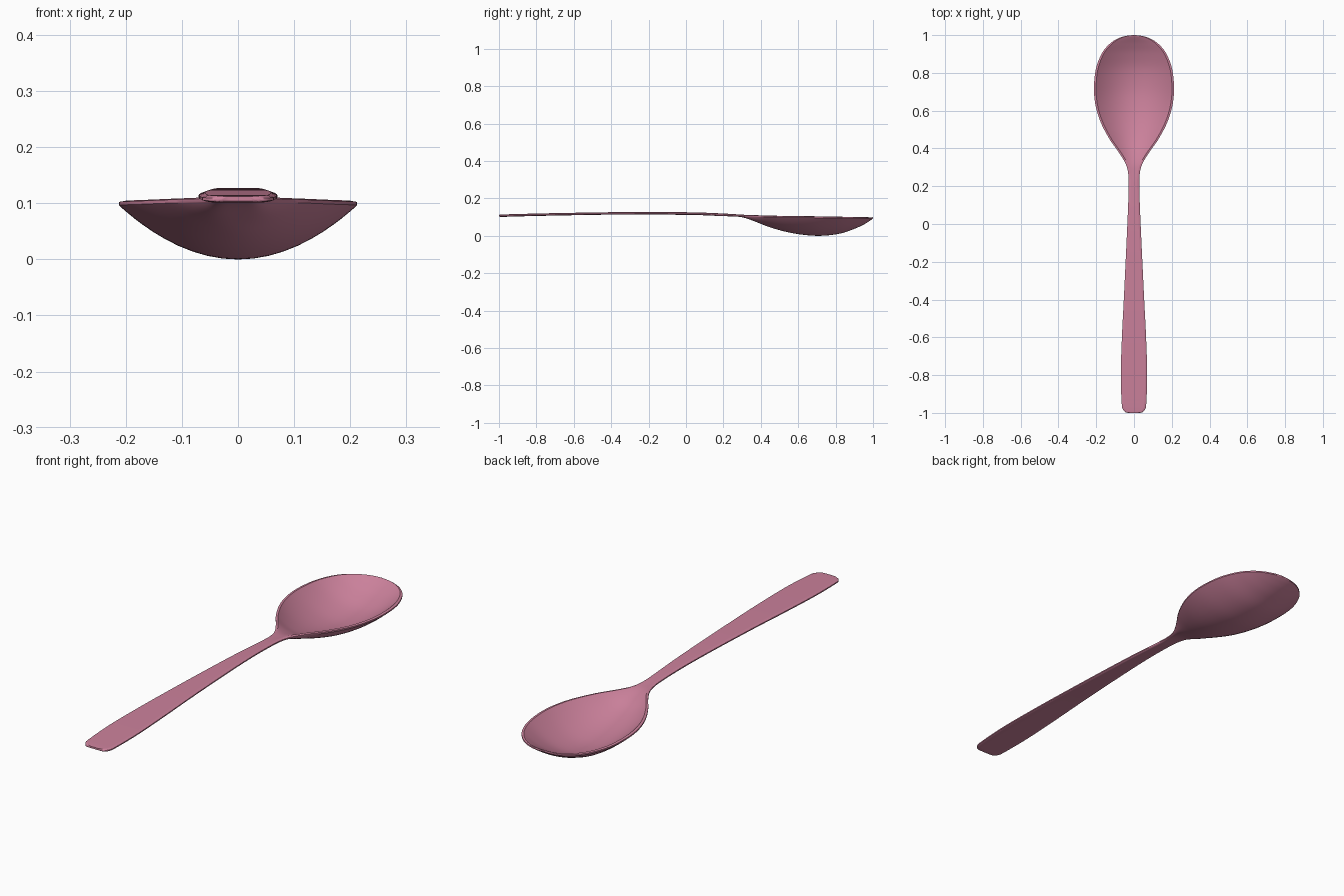
import bpy, math
from mathutils import Vector

if "Cube" in bpy.data.objects:
    bpy.data.objects.remove(bpy.data.objects["Cube"])

# Stations along the spoon: y, half width, rim height, top centre height, underside height
STATIONS = [
    (-1.0, .030, .112, .112, .104),
    (-.995, .047, .113, .113, .102),
    (-.98, .059, .114, .114, .101),
    (-.95, .065, .115, .115, .102),
    (-.8, .070, .119, .119, .106),
    (-.6, .064, .123, .123, .110),
    (-.4, .054, .126, .126, .113),
    (-.15, .042, .127, .127, .113),
    (.05, .033, .125, .125, .111),
    (.2, .028, .119, .119, .105),
    (.27, .031, .115, .114, .103),
    (.32, .045, .112, .108, .094),
    (.38, .081, .110, .089, .072),
    (.45, .130, .108, .060, .045),
    (.54, .177, .106, .034, .020),
    (.63, .204, .105, .018, .005),
    (.72, .212, .104, .013, .000),
    (.82, .202, .102, .024, .011),
    (.90, .172, .101, .050, .037),
    (.95, .133, .100, .074, .060),
    (.98, .090, .099, .091, .078),
    (.995, .046, .099, .099, .089),
    (1.0, .006, .098, .098, .093),
]
STEPS, N = 5, 24


def sample(i, t):
    """Catmull-Rom interpolation of all station columns."""
    last = len(STATIONS) - 1
    p0, p1, p2, p3 = (STATIONS[min(max(i + k, 0), last)] for k in (-1, 0, 1, 2))
    return [b + .5 * t * (c - a + t * (2*a - 5*b + 4*c - d + t * (3*(b - c) + d - a)))
            for a, b, c, d in zip(p0, p1, p2, p3)]


def section(y, w, rim, top, bottom):
    """Closed cross-section: dished top with a narrow lip, curved underside."""
    s = min(max((y - .24) / .2, 0), 1)
    s = s * s * (3 - 2 * s)
    power = 7 - 5 * s
    lip = max(1 - .011 / w, .5)
    edge = rim - .004 + .002 * s
    low = rim - .009 + .001 * s
    pts = [(-w, y, edge)]
    for k in range(N + 1):
        u = math.sin((k / N - .5) * math.pi)
        pts.append((u * lip * w, y, top + (rim - top) * u * u))
    pts.append((w, y, edge))
    for k in range(N + 1):
        u = math.sin((.5 - k / N) * math.pi)
        pts.append((u * w, y, bottom + max(low - bottom, .001) * abs(u) ** power))
    return pts


# Loft the spoon as one continuous body
rows = [sample(i, k / STEPS) for i in range(len(STATIONS) - 1) for k in range(STEPS)]
rows.append(STATIONS[-1])
verts = [p for r in rows for p in section(*r)]
m = 2 * N + 4
faces = [(j*m + k, j*m + (k+1) % m, (j+1)*m + (k+1) % m, (j+1)*m + k)
         for j in range(len(rows) - 1) for k in range(m)]
faces += [tuple(reversed(range(m))), tuple(range((len(rows) - 1) * m, len(rows) * m))]
mesh = bpy.data.meshes.new("spoon")
mesh.from_pydata(verts, [], faces)
spoon = bpy.data.objects.new("spoon", mesh)
bpy.context.collection.objects.link(spoon)

# Consistent normals and smooth shading
bpy.context.view_layer.objects.active = spoon
spoon.select_set(True)
bpy.ops.object.mode_set(mode='EDIT')
bpy.ops.mesh.select_all(action='SELECT')
bpy.ops.mesh.normals_make_consistent(inside=False)
bpy.ops.object.mode_set(mode='OBJECT')
bpy.ops.object.shade_smooth_by_angle(angle=math.radians(40))

# Pink finish
pink = bpy.data.materials.new("pink")
pink.diffuse_color = (.60, .22, .33, 1)
pink.use_nodes = True
pink.node_tree.nodes["Principled BSDF"].inputs["Base Color"].default_value = pink.diffuse_color
mesh.materials.append(pink)
